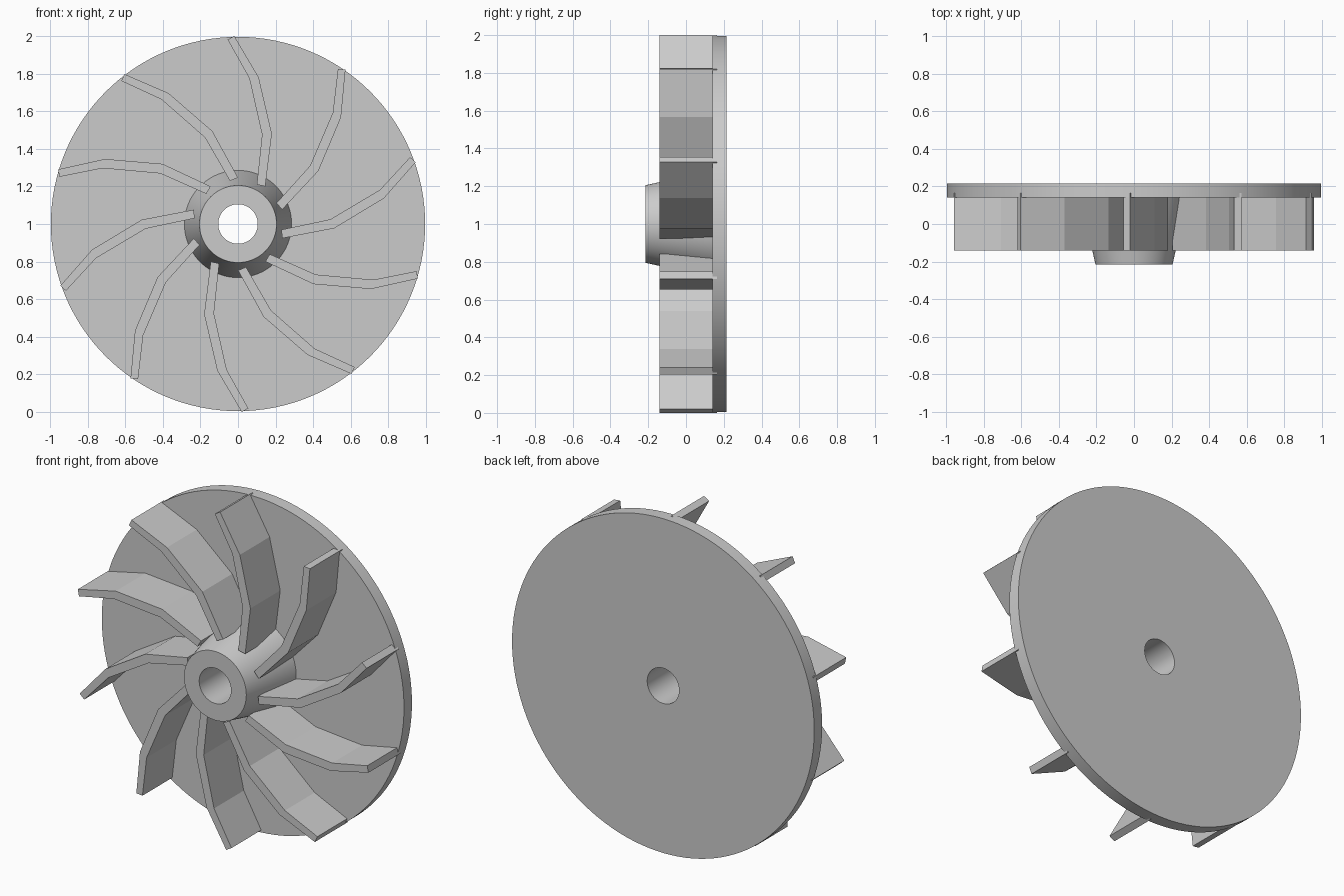
import bpy, bmesh, math
from mathutils import Matrix, Vector

old = bpy.data.objects.get("Cube")
if old:
    bpy.data.objects.remove(old, do_unlink=True)

grey = bpy.data.materials.new("plain_grey")
grey.use_nodes = True
colour = (0.6, 0.6, 0.6, 1)
grey.diffuse_color = colour
grey.node_tree.nodes["Principled BSDF"].inputs["Base Color"].default_value = colour

CENTRE = Vector((0, 0, 1))
BLADES = 10
SEGMENTS = 128


def finish(bm, name):
    bmesh.ops.recalc_face_normals(bm, faces=bm.faces)
    mesh = bpy.data.meshes.new(name)
    bm.to_mesh(mesh)
    bm.free()
    mesh.materials.append(grey)
    obj = bpy.data.objects.new(name, mesh)
    bpy.context.collection.objects.link(obj)
    obj.location = CENTRE
    return obj


# Back plate, tapered hub and bore: one profile (radius, y) turned about the y axis
profile = [(0.105, 0.215), (0.995, 0.215), (0.995, 0.14),
           (0.285, 0.14), (0.205, -0.215), (0.105, -0.215)]
bm = bmesh.new()
ring = [bm.verts.new((r, y, 0)) for r, y in profile]
edges = [bm.edges.new((ring[i - 1], ring[i])) for i in range(len(ring))]
bmesh.ops.spin(bm, geom=ring + edges, cent=(0, 0, 0), axis=(0, 1, 0),
               angle=math.tau, steps=SEGMENTS)
bmesh.ops.remove_doubles(bm, verts=bm.verts, dist=0.0001)
body = finish(bm, "plate_and_hub")
bpy.context.view_layer.objects.active = body
body.select_set(True)
bpy.ops.object.shade_smooth_by_angle(angle=math.radians(30))
body.select_set(False)

# Swept blades: a bent strip outline (x, z) extruded along y into the plate
outline = [(-0.055, 0.98), (0.06, 0.775), (0.128, 0.475), (0.10, 0.21),
           (0.145, 0.20), (0.18, 0.48), (0.11, 0.78), (-0.02, 0.9998)]
for n in range(BLADES):
    bm = bmesh.new()
    face = bm.faces.new([bm.verts.new((x, -0.14, z)) for x, z in outline])
    grown = bmesh.ops.extrude_face_region(bm, geom=[face])["geom"]
    top = [v for v in grown if isinstance(v, bmesh.types.BMVert)]
    bmesh.ops.translate(bm, verts=top, vec=(0, 0.305, 0))
    if face.is_valid and len(bm.faces) < len(outline) + 2:
        bm.faces.new(list(face.verts))
    turn = Matrix.Rotation(math.tau * n / BLADES, 3, 'Y')
    bmesh.ops.rotate(bm, verts=bm.verts, cent=(0, 0, 0), matrix=turn)
    finish(bm, f"blade_{n + 1}")
